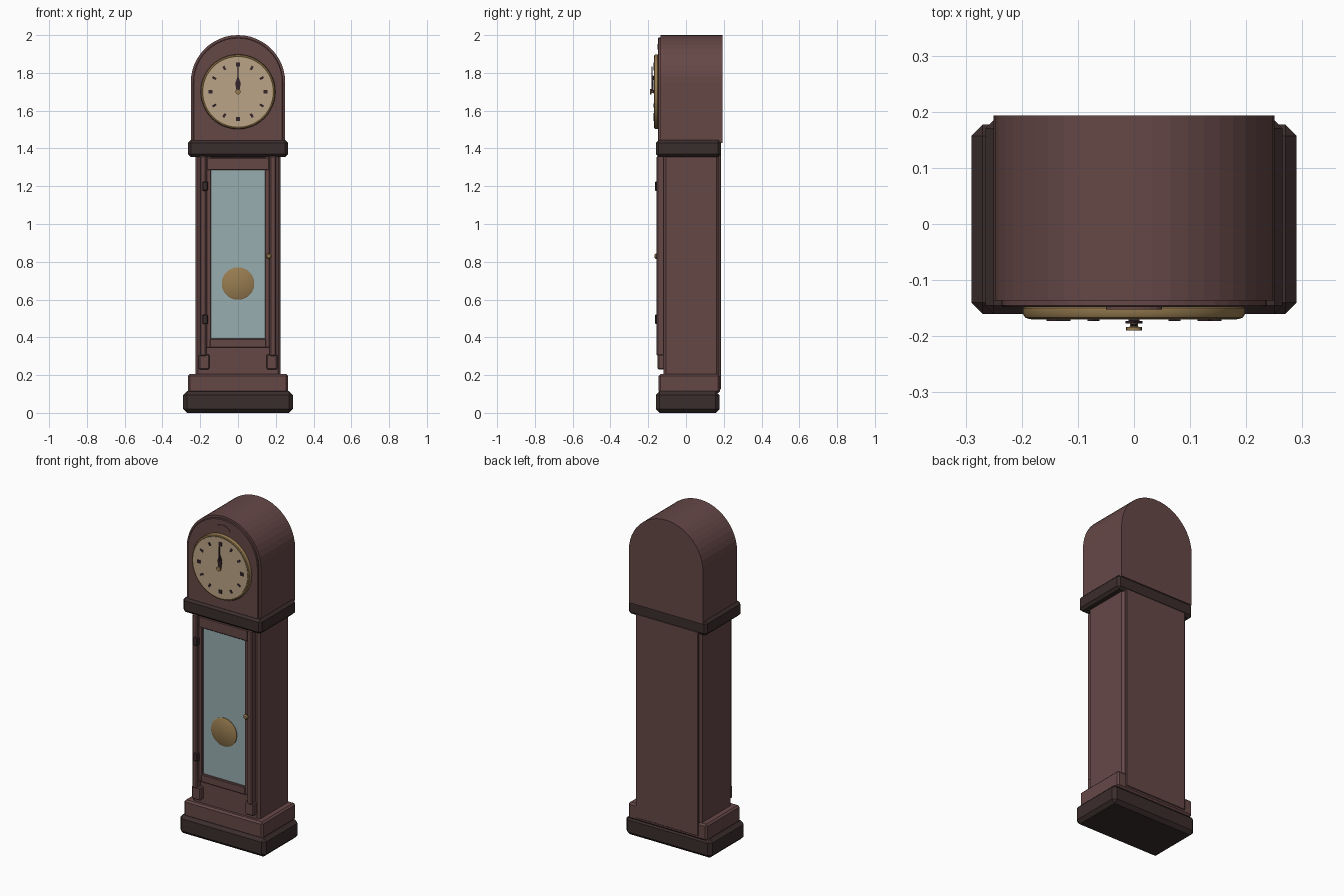
import bpy
import bmesh
from math import sin, cos, pi, radians
from mathutils import Matrix, Vector

cube = bpy.data.objects.get("Cube")
if cube:
    bpy.data.objects.remove(cube, do_unlink=True)


def material(name, r, g, b):
    m = bpy.data.materials.new(name)
    m.use_nodes = True
    m.diffuse_color = (r, g, b, 1)
    m.node_tree.nodes["Principled BSDF"].inputs["Base Color"].default_value = (r, g, b, 1)
    return m


WOOD = material("mahogany", 0.13, 0.064, 0.062)
DARK = material("dark walnut", 0.044, 0.026, 0.026)
INK = material("dark marks", 0.035, 0.018, 0.024)
BRASS = material("brass", 0.31, 0.2, 0.08)
CREAM = material("cream dial", 0.5, 0.37, 0.24)
GLASS = material("blue grey glass", 0.31, 0.42, 0.43)


def finish(name, bm, mat, bevel=0.0, smooth=False):
    bmesh.ops.recalc_face_normals(bm, faces=bm.faces)
    mesh = bpy.data.meshes.new(name)
    bm.to_mesh(mesh)
    bm.free()
    mesh.materials.append(mat)
    ob = bpy.data.objects.new(name, mesh)
    bpy.context.collection.objects.link(ob)
    if bevel:
        mod = ob.modifiers.new("bevel", "BEVEL")
        mod.width = bevel
        mod.segments = 1
        mod.limit_method = "ANGLE"
        mod.angle_limit = radians(40)
    if smooth:
        bpy.ops.object.select_all(action="DESELECT")
        ob.select_set(True)
        bpy.context.view_layer.objects.active = ob
        bpy.ops.object.shade_smooth_by_angle(angle=radians(35))


def box(name, xs, ys, zs, mat, bevel=0.0):
    bm = bmesh.new()
    bmesh.ops.create_cube(bm, size=1)
    for v in bm.verts:
        for i, (lo, hi) in enumerate((xs, ys, zs)):
            v.co[i] = lo if v.co[i] < 0 else hi
    finish(name, bm, mat, bevel)


def extrude_xz(name, points, y0, y1, mat, bevel=0.0):
    """Extrude an outline in the x-z plane from y0 to y1."""
    bm = bmesh.new()
    face = bm.faces.new([bm.verts.new((x, y0, z)) for x, z in points])
    # Keep the first face and add the far end, so the solid is closed
    far = bmesh.ops.duplicate(bm, geom=[face] + face.verts[:] + face.edges[:])
    back = next(g for g in far["geom"] if isinstance(g, bmesh.types.BMFace))
    bmesh.ops.translate(bm, vec=(0, y1 - y0, 0), verts=back.verts[:])
    bmesh.ops.bridge_loops(bm, edges=face.edges[:] + back.edges[:])
    finish(name, bm, mat, bevel)


def arch(half, bottom, spring, n=24):
    curve = [(half * cos(pi * i / n), spring + half * sin(pi * i / n)) for i in range(n + 1)]
    return [(-half, bottom), (half, bottom)] + curve


def turned(name, profile, x, z, mat, n=48):
    """Revolve (radius, y) points about an axis running front to back."""
    bm = bmesh.new()
    rings = [[bm.verts.new((x + r * cos(2 * pi * i / n), y, z + r * sin(2 * pi * i / n)))
              for i in range(n)] for r, y in profile]
    for a, b in zip(rings, rings[1:]):
        for i in range(n):
            j = (i + 1) % n
            bm.faces.new((a[i], a[j], b[j], b[i]))
    bm.faces.new(rings[0])
    bm.faces.new(rings[-1])
    finish(name, bm, mat, smooth=True)


# Base and trunk
box("base", (-0.29, 0.29), (-0.16, 0.177), (0, 0.115), DARK, 0.02)
box("plinth", (-0.265, 0.265), (-0.145, 0.18), (0.105, 0.205), WOOD, 0.01)
box("trunk", (-0.225, 0.225), (-0.12, 0.175), (0.19, 1.37), WOOD, 0.014)
box("back_panel", (-0.21, 0.21), (0.165, 0.185), (0.125, 1.37), WOOD, 0.003)

# Pilasters with foot blocks, and door stiles
for side, s in (("left", 1), ("right", -1)):
    def span(a, b):
        return sorted((s * a, s * b))
    box(side + "_pilaster", span(0.168, 0.202), (-0.155, -0.11), (0.3, 1.36), WOOD, 0.006)
    box(side + "_pilaster_foot", span(0.15, 0.208), (-0.15, -0.11), (0.23, 0.31), WOOD, 0.006)
    box(side + "_door_stile", span(0.143, 0.167), (-0.142, -0.11), (0.345, 1.355), WOOD, 0.003)

# Door, glass and fittings
box("door_top_rail", (-0.165, 0.165), (-0.145, -0.11), (1.285, 1.352), WOOD, 0.004)
box("door_bottom_rail", (-0.15, 0.15), (-0.145, -0.11), (0.345, 0.393), WOOD, 0.004)
box("door_glass", (-0.144, 0.144), (-0.13, -0.118), (0.39, 1.288), GLASS)
for name, z in (("upper_hinge", 1.2), ("lower_hinge", 0.495)):
    box(name, (-0.188, -0.16), (-0.164, -0.14), (z - 0.025, z + 0.025), DARK, 0.004)
turned("door_knob", [(0.007, -0.14), (0.007, -0.15), (0.015, -0.154), (0.015, -0.16),
                     (0.009, -0.166)], 0.163, 0.83, BRASS, 16)
turned("pendulum_bob", [(0.08, -0.128), (0.086, -0.132), (0.086, -0.136), (0.08, -0.14)],
       0, 0.685, BRASS)

# Cornice and arched hood
box("cornice", (-0.265, 0.265), (-0.16, 0.185), (1.355, 1.445), DARK, 0.015)
extrude_xz("hood", arch(0.25, 1.43, 1.75), -0.136, 0.193, WOOD)
extrude_xz("hood_front_panel", arch(0.237, 1.44, 1.75), -0.148, -0.13, WOOD, 0.003)
crest = [(0.05 * cos(pi * i / 10), 1.925 + 0.028 * sin(pi * i / 10)) for i in range(11)]
extrude_xz("hood_crest", crest, -0.152, -0.145, WOOD)

# Dial and rim
DIAL_Z = 1.7
turned("dial_rim", [(0.192, -0.145), (0.198, -0.15), (0.198, -0.16), (0.194, -0.167),
                    (0.188, -0.169), (0.181, -0.166)], 0, DIAL_Z, BRASS)
turned("dial_face", [(0.184, -0.15), (0.184, -0.17)], 0, DIAL_Z, CREAM)

# Hour marks, wider at the quarters
for i in range(12):
    w = 0.01 if i % 3 == 0 else 0.006
    turn = Matrix.Rotation(-i * pi / 6, 2)
    corners = [turn @ Vector(c) for c in ((-w, 0.134), (w, 0.134), (w, 0.156), (-w, 0.156))]
    extrude_xz(f"hour_mark_{i}", [(c.x, DIAL_Z + c.y) for c in corners], -0.173, -0.168, INK)

# Hands and centre cap
extrude_xz("hour_hand", [(-0.007, 1.7), (0.007, 1.7), (0.015, 1.745), (0, 1.785),
                         (-0.015, 1.745)], -0.177, -0.173, INK)
extrude_xz("minute_hand", [(-0.005, 1.7), (0.005, 1.7), (0.003, 1.835), (-0.003, 1.835)],
           -0.182, -0.178, INK)
turned("centre_cap", [(0.007, -0.168), (0.007, -0.183), (0.014, -0.184), (0.014, -0.19)],
       0, DIAL_Z, BRASS, 16)
